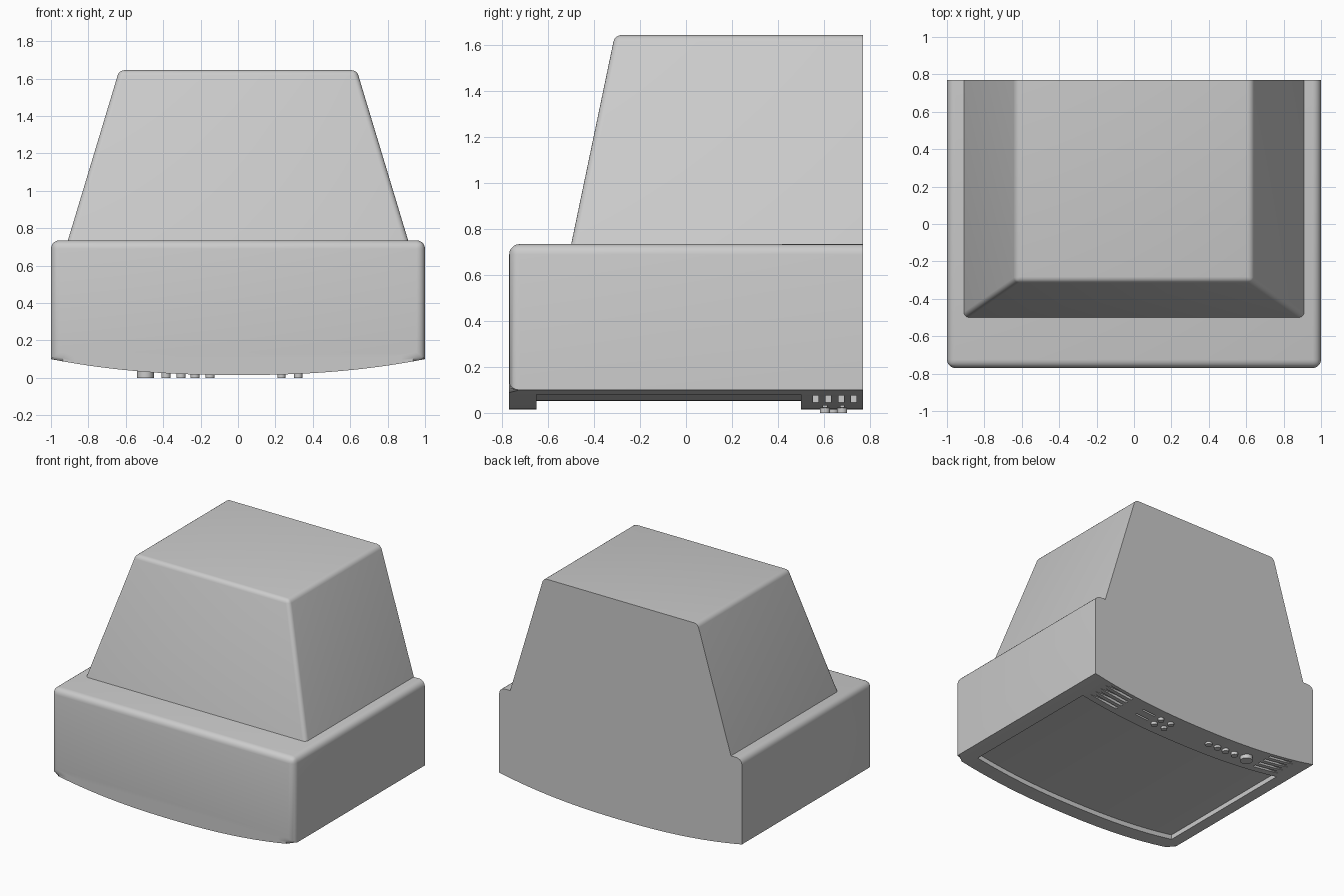
import bpy, bmesh, math
from mathutils import Matrix

if "Cube" in bpy.data.objects:
    bpy.data.objects.remove(bpy.data.objects["Cube"])

grey = bpy.data.materials.new("light grey")
grey.diffuse_color = (0.6, 0.6, 0.6, 1)
grey.use_nodes = True
grey.node_tree.nodes["Principled BSDF"].inputs["Base Color"].default_value = grey.diffuse_color

BACK = 0.77          # flat side
N = 32               # steps along the curved face


def arc(x):
    """Height of the bowed face at x."""
    return 0.015 + 0.085 * abs(x) ** 2.3


def make(name, bm):
    bmesh.ops.recalc_face_normals(bm, faces=bm.faces)
    me = bpy.data.meshes.new(name)
    bm.to_mesh(me)
    bm.free()
    ob = bpy.data.objects.new(name, me)
    bpy.context.collection.objects.link(ob)
    me.materials.append(grey)
    return ob


def extrude_xz(points, y0, y1):
    """Prism with an x-z outline, running from y0 to y1."""
    bm = bmesh.new()
    f = bm.faces.new([bm.verts.new((x, y0, z)) for x, z in points])
    r = bmesh.ops.extrude_face_region(bm, geom=[f])
    for v in r["geom"]:
        if isinstance(v, bmesh.types.BMVert):
            v.co.y = y1
    return bm


def smooth(ob):
    bpy.ops.object.select_all(action='DESELECT')
    ob.select_set(True)
    bpy.context.view_layer.objects.active = ob
    bpy.ops.object.shade_smooth_by_angle(angle=math.radians(30))


def cut(ob, cutter):
    m = ob.modifiers.new("cut", 'BOOLEAN')
    m.operation, m.solver, m.object = 'DIFFERENCE', 'EXACT', cutter
    bpy.context.view_layer.objects.active = ob
    bpy.ops.object.modifier_apply(modifier=m.name)
    bpy.data.objects.remove(cutter)


def box_cutter(x0, x1, y0, y1, floor):
    return make("cutter", extrude_xz(
        [(x0, -0.2), (x1, -0.2), (x1, floor), (x0, floor)], y0, y1))


# Cabinet: bowed face below, rounded front and top edges
xs = [-1 + 2 * i / N for i in range(N + 1)]
bm = extrude_xz([(x, arc(x)) for x in xs] + [(1, 0.735), (-1, 0.735)], -BACK, BACK)
edges = []
for e in bm.edges:
    a, b = e.verts
    front = a.co.y < 0 and b.co.y < 0
    top_side = a.co.z > 0.7 and b.co.z > 0.7 and abs(a.co.x - b.co.x) < 0.01
    if front or top_side:
        edges.append(e)
bmesh.ops.bevel(bm, geom=edges, offset=0.045, segments=5, profile=0.5,
                affect='EDGES', clamp_overlap=True)
cabinet = make("cabinet", bm)

# Sunken bowed screen
sx = [-0.89 + 1.78 * i / N for i in range(N + 1)]
cut(cabinet, make("cutter", extrude_xz(
    [(x, arc(x) + 0.036) for x in sx] + [(0.89, -0.2), (-0.89, -0.2)], -0.65, 0.5)))

# Speaker slots at both ends of the control strip, and two small slits
for y in (0.565, 0.62, 0.675, 0.73):
    for s in (-1, 1):
        x0, x1 = sorted((s * 0.63, s * 0.95))
        cut(cabinet, box_cutter(x0, x1, y - 0.012, y + 0.012, 0.076))
for y in (0.605, 0.68):
    cut(cabinet, box_cutter(0.38, 0.49, y - 0.008, y + 0.008, 0.045))
smooth(cabinet)

# Tapered rear housing
bm = bmesh.new()
rings = []
for z, w, y in ((0.72, 0.914, -0.503), (1.645, 0.635, -0.31)):
    rings.append([bm.verts.new(c) for c in
                  ((-w, y, z), (w, y, z), (w, BACK, z), (-w, BACK, z))])
lo, hi = rings
bm.faces.new(lo[::-1])
bm.faces.new(hi)
for i in range(4):
    j = (i + 1) % 4
    bm.faces.new((lo[i], lo[j], hi[j], hi[i]))
edges = []
for e in bm.edges:
    a, b = (v.co for v in e.verts)
    on_back = a.y > 0.7 and b.y > 0.7
    on_base = a.z < 0.8 and b.z < 0.8
    if not on_back and not on_base:
        edges.append(e)
bmesh.ops.bevel(bm, geom=edges, offset=0.028, segments=4, profile=0.5, affect='EDGES')
smooth(make("rear_housing", bm))


# Round controls on the strip
def button(name, x, y, r):
    bm = bmesh.new()
    bmesh.ops.create_cone(bm, cap_ends=True, segments=20, radius1=r, radius2=r,
                          depth=0.05, matrix=Matrix.Translation((x, y, 0.025)))
    smooth(make(name, bm))


button("volume_knob", -0.495, 0.64, 0.045)
for i, x in enumerate((-0.385, -0.305, -0.23, -0.15)):
    button(f"channel_button_{i + 1}", x, 0.64, 0.025)
for x in (0.232, 0.322):
    for y in (0.605, 0.68):
        button("function_button", x, y, 0.022)
